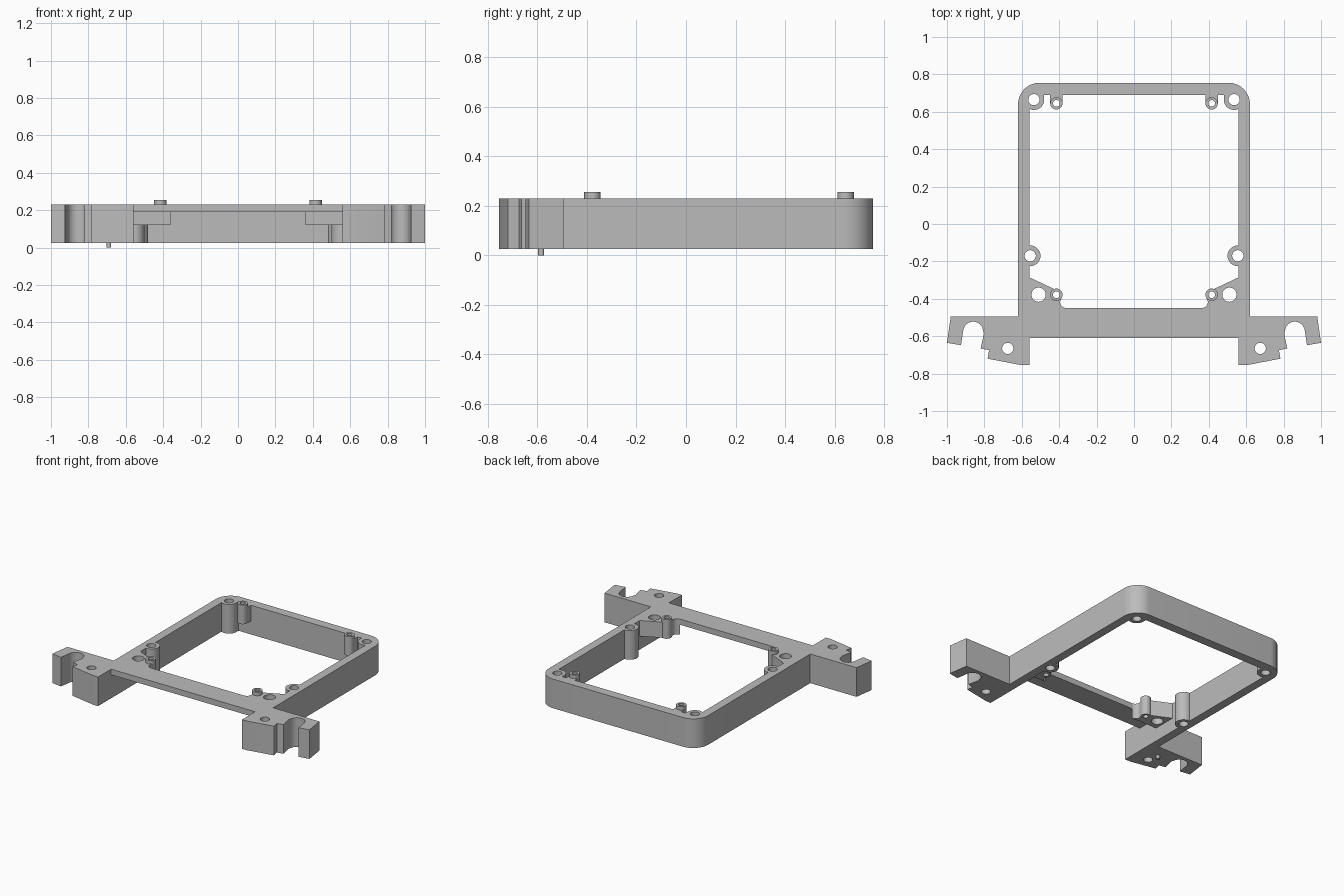
import bpy, bmesh
from math import radians, cos, sin

cube = bpy.data.objects.get("Cube")
if cube:
    bpy.data.objects.remove(cube, do_unlink=True)

# Single grey material
grey = bpy.data.materials.new("light_grey")
grey.use_nodes = True
GREY = (0.5, 0.5, 0.5, 1)
grey.diffuse_color = GREY
grey.node_tree.nodes["Principled BSDF"].inputs["Base Color"].default_value = GREY

BOTTOM, TOP = 0.025, 0.23
SHELF, BLOCK = 0.19, 0.12   # undersides of the front bar and the raised blocks


def arc(cx, cy, r, a0, a1, n=14):
    """Points along an arc, angles in degrees."""
    angles = [radians(a0 + (a1 - a0) * i / n) for i in range(n + 1)]
    return [(cx + r * cos(a), cy + r * sin(a)) for a in angles]


def circle(cx, cy, r, n=32):
    return arc(cx, cy, r, 0, 360, n)[:-1]


def flip(points, side):
    return [(side * x, y) for x, y in points]


def prism(name, loops, z0, z1):
    """Extrude a filled outline; any inner loops become through holes."""
    curve = bpy.data.curves.new(name, 'CURVE')
    curve.dimensions = '2D'
    curve.fill_mode = 'BOTH'
    curve.extrude = (z1 - z0) / 2
    for loop in loops:
        spline = curve.splines.new('POLY')
        spline.points.add(len(loop) - 1)
        for p, (x, y) in zip(spline.points, loop):
            p.co = (x, y, 0, 1)
        spline.use_cyclic_u = True
    obj = bpy.data.objects.new(name, curve)
    bpy.context.collection.objects.link(obj)
    bpy.ops.object.select_all(action='DESELECT')
    obj.select_set(True)
    bpy.context.view_layer.objects.active = obj
    bpy.ops.object.convert(target='MESH')
    obj = bpy.context.view_layer.objects.active
    bm = bmesh.new()
    bm.from_mesh(obj.data)
    bmesh.ops.remove_doubles(bm, verts=bm.verts, dist=0.0001)
    bmesh.ops.translate(bm, verts=bm.verts, vec=(0, 0, (z0 + z1) / 2))
    bmesh.ops.recalc_face_normals(bm, faces=bm.faces)
    bm.to_mesh(obj.data)
    bm.free()
    obj.data.materials.clear()
    obj.data.materials.append(grey)
    bpy.ops.object.shade_smooth_by_angle(angle=radians(30))
    return obj


# Full-height frame: one half of the outline, then mirrored
half = arc(0.505, 0.64, 0.115, 90, 0)                    # rounded rear corner
half += [(0.62, -0.495), (0.98, -0.495), (1.0, -0.635), (0.925, -0.648)]
half += arc(0.86, -0.575, 0.053, 8, 172)                 # clip notch in the wing
half += [(0.803, -0.588), (0.82, -0.665), (0.775, -0.675), (0.783, -0.72),
         (0.60, -0.755), (0.56, -0.755)]
half += arc(0.555, -0.17, 0.055, -85, -275, 20)          # side screw boss
half += arc(0.535, 0.665, 0.055, -63, -180)              # corner screw boss
half += [(0.48, 0.69)]
outline = half + flip(half, -1)[::-1]
holes = [circle(s * x, y, 0.03) for s in (1, -1)
         for x, y in ((0.535, 0.665), (0.555, -0.17), (0.675, -0.665))]
prism("frame", [outline] + holes, BOTTOM, TOP)

# Thin bar across the front
bar = [(-0.56, -0.61), (0.56, -0.61), (0.56, -0.45), (-0.56, -0.45)]
prism("front_bar", [bar], SHELF, TOP)

# Raised blocks and hollow pegs on both sides
PIN_X, REAR_Y, FRONT_Y, PIN_R, BORE = 0.415, 0.645, -0.378, 0.033, 0.018
gusset = [(0.56, -0.285)] + arc(PIN_X, FRONT_Y, PIN_R, 68, 190)
gusset += arc(0.36, -0.415, 0.035, 0, -90, 8) + [(0.56, -0.45)]
lug = [(PIN_X + PIN_R, 0.69)] + arc(PIN_X, REAR_Y, PIN_R, 0, -180)
lug += [(PIN_X - PIN_R, 0.69)]

for side, label in ((1, "left"), (-1, "right")):
    front_bore = circle(side * PIN_X, FRONT_Y, BORE)
    rear_bore = circle(side * PIN_X, REAR_Y, BORE)
    gusset_hole = circle(side * 0.51, FRONT_Y, 0.038)
    prism(label + "_gusset", [flip(gusset, side), front_bore, gusset_hole], BLOCK, TOP)
    prism(label + "_rear_lug", [flip(lug, side), rear_bore], BLOCK, TOP)
    for end, y, bore in (("front", FRONT_Y, front_bore), ("rear", REAR_Y, rear_bore)):
        prism(f"{label}_{end}_peg", [circle(side * PIN_X, y, PIN_R), bore], TOP, 0.255)

# Small locating pin under the right wing
prism("locating_pin", [circle(-0.69, -0.585, 0.012, 20)], 0, BOTTOM)
